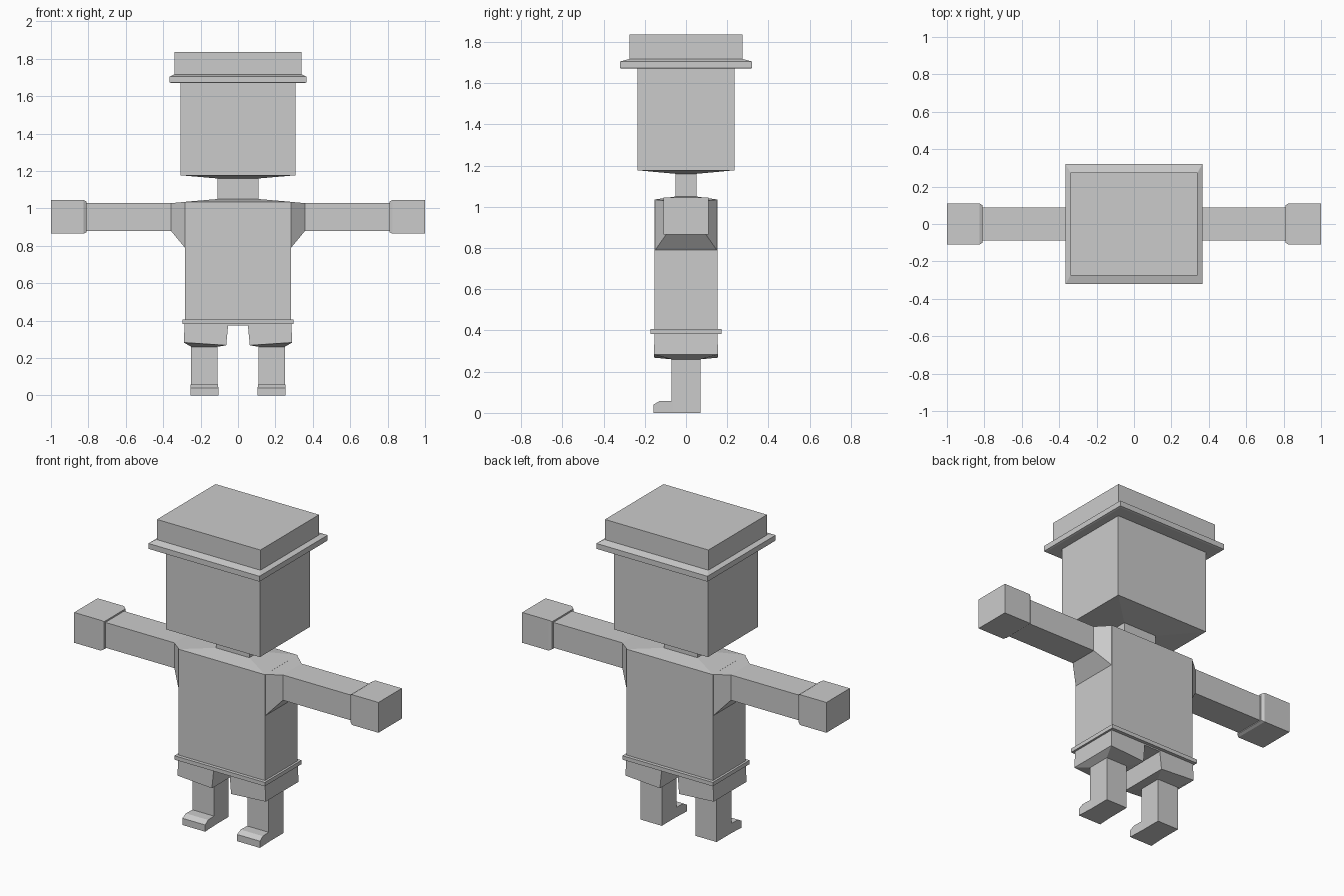
import bpy
import bmesh

cube = bpy.data.objects.get("Cube")
if cube:
    bpy.data.objects.remove(cube, do_unlink=True)

grey = bpy.data.materials.new("plain grey")
grey.use_nodes = True
COLOUR = (0.6, 0.6, 0.6, 1.0)
grey.diffuse_color = COLOUR
grey.node_tree.nodes["Principled BSDF"].inputs["Base Color"].default_value = COLOUR


def ring_z(z, x0, x1, y):
    """Horizontal rectangle at height z."""
    return [(x0, -y, z), (x1, -y, z), (x1, y, z), (x0, y, z)]


def ring_x(x, y, z0, z1):
    """Rectangle across the arm at position x."""
    return [(x, -y, z0), (x, y, z0), (x, y, z1), (x, -y, z1)]


def ring_y(y, x0, x1, z1):
    """Rectangle across the foot at position y, resting on the ground."""
    return [(x0, y, 0), (x1, y, 0), (x1, y, z1), (x0, y, z1)]


def loft(name, rings, mirror=False):
    """Join four-cornered rings into a closed, flat-shaded solid."""
    bm = bmesh.new()
    loops = [[bm.verts.new(p) for p in ring] for ring in rings]
    for a, b in zip(loops, loops[1:]):
        for i in range(4):
            j = (i + 1) % 4
            bm.faces.new((a[i], a[j], b[j], b[i]))
    bm.faces.new(loops[0][::-1])
    bm.faces.new(loops[-1])
    bmesh.ops.recalc_face_normals(bm, faces=bm.faces[:])
    mesh = bpy.data.meshes.new(name)
    bm.to_mesh(mesh)
    bm.free()
    mesh.materials.append(grey)
    obj = bpy.data.objects.new(name, mesh)
    bpy.context.collection.objects.link(obj)
    if mirror:
        obj.modifiers.new("Mirror", 'MIRROR')
    return obj


def centred(z, x, y):
    return ring_z(z, -x, x, y)


# Head, hat and neck
loft("neck", [centred(1.04, 0.11, 0.05), centred(1.17, 0.11, 0.05)])
loft("head", [centred(1.16, 0.11, 0.05), centred(1.177, 0.308, 0.235),
              centred(1.68, 0.308, 0.235)])
loft("hat", [centred(1.67, 0.355, 0.31), centred(1.673, 0.365, 0.32),
             centred(1.705, 0.365, 0.32), centred(1.717, 0.34, 0.275),
             centred(1.837, 0.34, 0.275)])

# Torso with sloping shoulders, and belt
loft("torso", [centred(0.39, 0.284, 0.153), centred(1.035, 0.284, 0.153),
               centred(1.05, 0.11, 0.05)])
loft("belt", [centred(0.383, 0.297, 0.173), centred(0.406, 0.297, 0.173)])

# Arms flaring into the torso, and hands
loft("arms", [ring_x(0.28, 0.153, 0.785, 1.035), ring_x(0.357, 0.088, 0.878, 1.028),
              ring_x(0.82, 0.088, 0.878, 1.028)], mirror=True)
loft("hands", [ring_x(0.81, 0.1, 0.873, 1.037), ring_x(0.826, 0.11, 0.865, 1.045),
               ring_x(1.0, 0.11, 0.865, 1.045)], mirror=True)

# Shorts: a crotch strip and two flared legs tapering in underneath
loft("shorts_waist", [centred(0.375, 0.284, 0.153), centred(0.39, 0.284, 0.153)])
hem = [(0.063, -0.155, 0.268), (0.29, -0.155, 0.283),
       (0.29, 0.155, 0.283), (0.063, 0.155, 0.268)]
loft("shorts_legs", [ring_z(0.26, 0.11, 0.25, 0.07), hem,
                     ring_z(0.385, 0.052, 0.285, 0.153)], mirror=True)

# Legs and feet
loft("legs", [ring_z(0, 0.11, 0.25, 0.07), ring_z(0.27, 0.11, 0.25, 0.07)], mirror=True)
loft("feet", [ring_y(-0.06, 0.11, 0.25, 0.058), ring_y(-0.128, 0.107, 0.253, 0.058),
              ring_y(-0.158, 0.105, 0.255, 0.04)], mirror=True)
